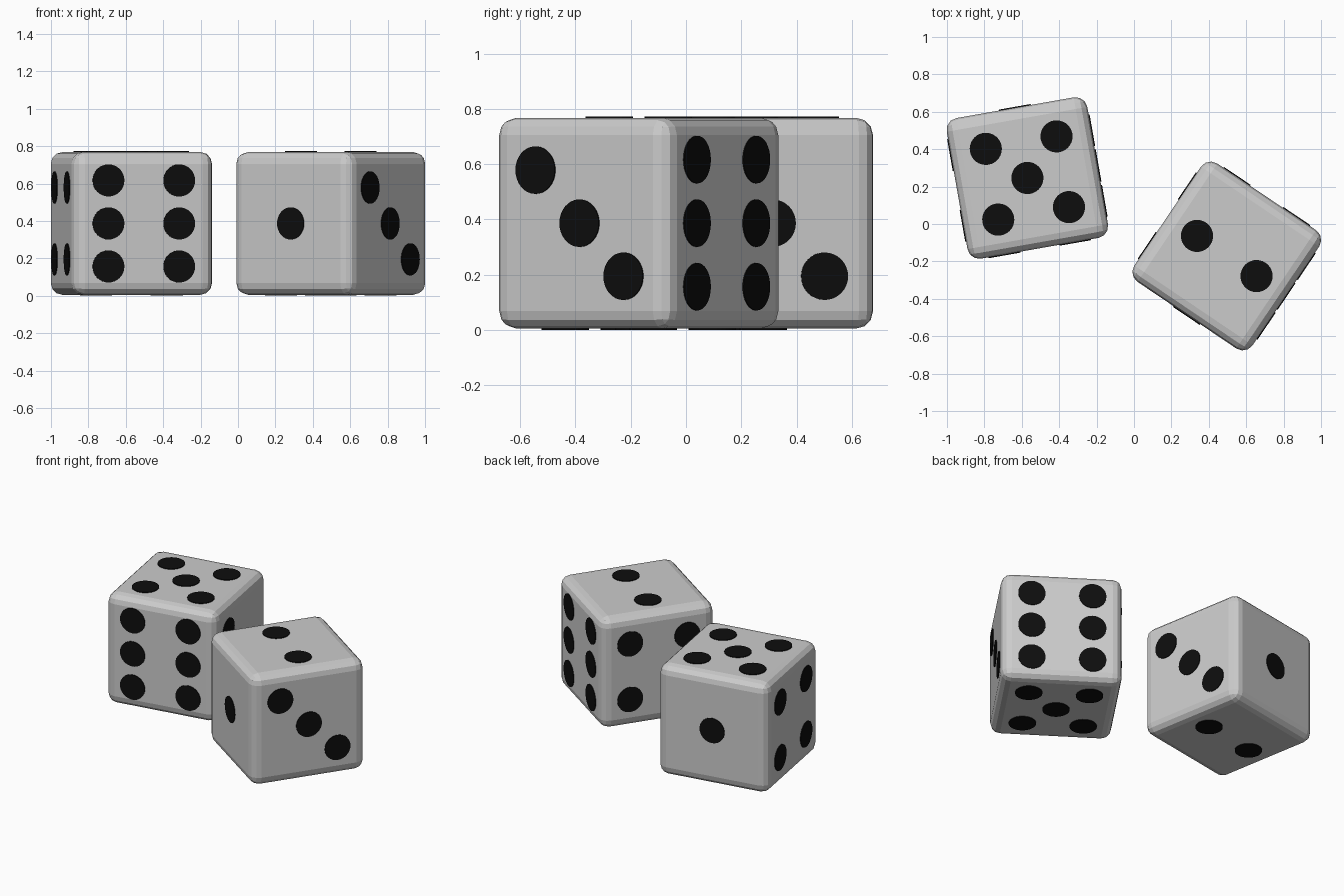
import bpy
from math import radians, pi
from mathutils import Matrix, Vector

if "Cube" in bpy.data.objects:
    bpy.data.objects.remove(bpy.data.objects["Cube"])

SIZE = 0.763      # edge length of a die
LIFT = 0.005      # pips stand slightly proud of the faces
BEVEL = 0.063
PIP_R = 0.086
D, ROW = 0.192, 0.23  # pip spacing, and row spacing of the six

black = bpy.data.materials.new("pip_black")
black.diffuse_color = (0.004, 0.004, 0.004, 1)
black.use_nodes = True
black.node_tree.nodes["Principled BSDF"].inputs["Base Color"].default_value = black.diffuse_color

corners = [(x, y) for x in (-D, D) for y in (-D, D)]
PIPS = {
    1: [(0, 0)],
    2: [(-D, 0), (D, 0)],
    3: [(-D, D), (0, 0), (D, -D)],
    4: corners,
    5: corners + [(0, 0)],
    6: [(x, y) for x in (-D, D) for y in (-ROW, 0, ROW)],
}

# outward normal and the in-face horizontal / vertical directions
FACES = {
    "front": ((0, -1, 0), (1, 0, 0), (0, 0, 1)),
    "back": ((0, 1, 0), (-1, 0, 0), (0, 0, 1)),
    "right": ((1, 0, 0), (0, 1, 0), (0, 0, 1)),
    "left": ((-1, 0, 0), (0, -1, 0), (0, 0, 1)),
    "top": ((0, 0, 1), (1, 0, 0), (0, 1, 0)),
    "bottom": ((0, 0, -1), (1, 0, 0), (0, -1, 0)),
}


def make_die(name, x, y, angle, numbers):
    place = Matrix.Translation((x, y, SIZE / 2 + LIFT)) @ Matrix.Rotation(radians(angle), 4, 'Z')
    # rounded cube body
    bpy.ops.mesh.primitive_cube_add(size=SIZE)
    body = bpy.context.object
    body.name = name + "_body"
    body.matrix_world = place
    bev = body.modifiers.new("rounded_edges", 'BEVEL')
    bev.width = BEVEL
    bev.segments = 3
    # thin round pips on every face
    for face, number in numbers.items():
        n, u, v = (Vector(a) for a in FACES[face])
        rot = Matrix((u, v, n)).transposed().to_4x4()
        for a, b in PIPS[number]:
            bpy.ops.mesh.primitive_cylinder_add(vertices=32, radius=PIP_R, depth=2 * LIFT)
            pip = bpy.context.object
            pip.name = f"{name}_{face}_pip"
            pip.matrix_world = place @ Matrix.Translation(u * a + v * b + n * SIZE / 2) @ rot
            pip.data.materials.append(black)


make_die("left_die", -0.570, 0.246, 10,
         dict(front=6, back=1, right=3, left=4, top=5, bottom=2))
make_die("right_die", 0.496, -0.171, -34,
         dict(front=1, back=6, right=3, left=4, top=2, bottom=5))
